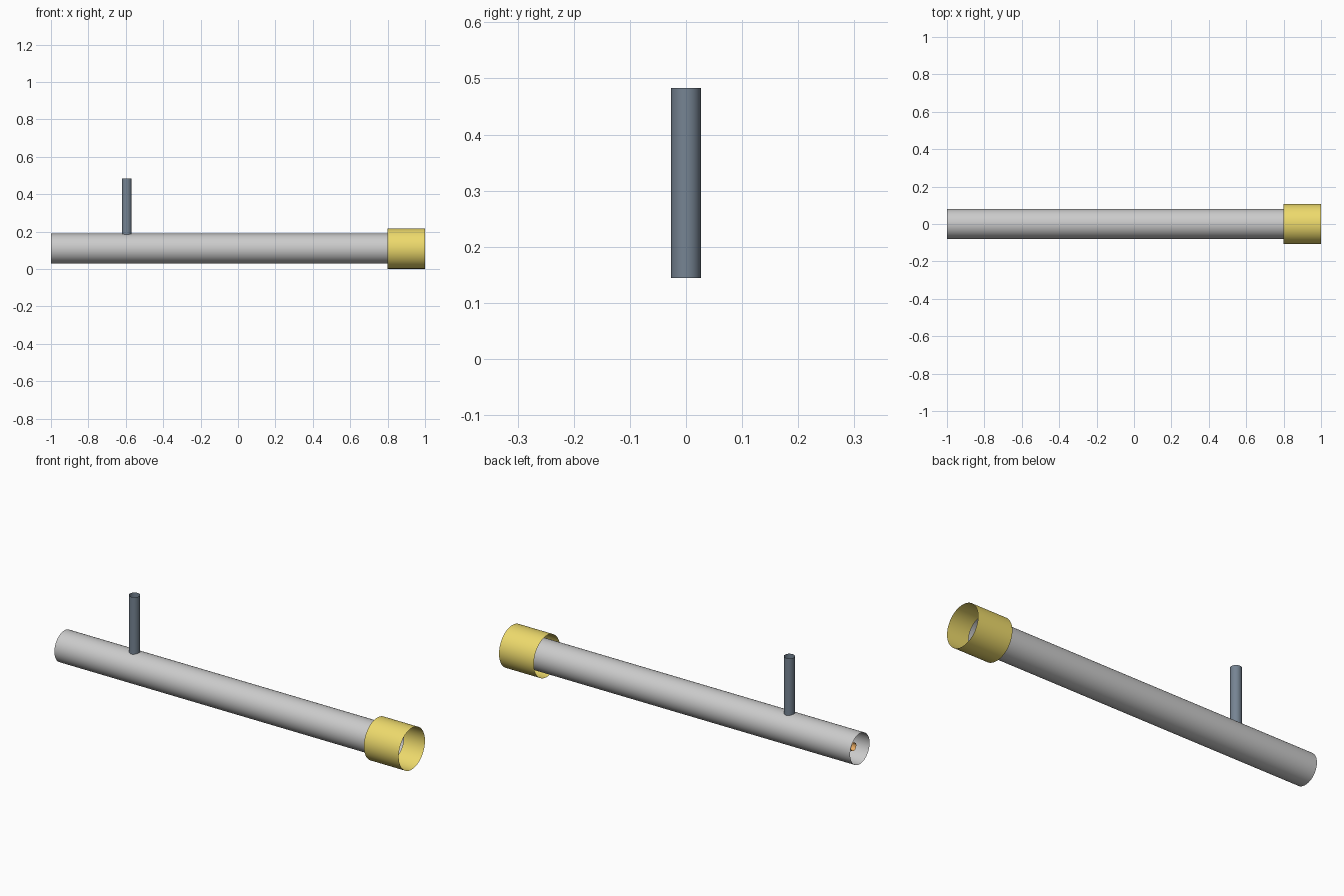
import bpy, math

if "Cube" in bpy.data.objects:
    bpy.data.objects.remove(bpy.data.objects["Cube"])


def material(name, rgb):
    m = bpy.data.materials.new(name)
    m.diffuse_color = (*rgb, 1.0)
    m.use_nodes = True
    m.node_tree.nodes["Principled BSDF"].inputs["Base Color"].default_value = m.diffuse_color
    return m


def pipe(name, radius, length, location, along_x=True, mat=None, sides=64):
    """Thin open-ended cylinder centred on location."""
    bpy.ops.mesh.primitive_cylinder_add(
        vertices=sides, radius=radius, depth=length, end_fill_type='NOTHING',
        location=location,
        rotation=(0, math.pi / 2 if along_x else 0, 0))
    ob = bpy.context.object
    ob.name = name
    bpy.ops.object.shade_smooth_by_angle()
    if mat:
        ob.data.materials.append(mat)
    return ob


AXIS_Z = 0.109
yellow = material("yellow", (0.85, 0.70, 0.15))
slate = material("slate", (0.18, 0.23, 0.29))
orange = material("orange", (0.80, 0.40, 0.12))

# Main tube, running a little way into the collar
pipe("main_tube", 0.08, 1.9, (-0.05, 0, AXIS_Z))

# Wide collar on the right end
pipe("end_collar", 0.108, 0.2, (0.9, 0, AXIS_Z), mat=yellow)

# Upright side inlet, its foot reaching inside the tube
pipe("side_inlet", 0.0265, 0.338, (-0.595, 0, 0.3135), along_x=False, mat=slate, sides=32)

# Small nozzle inside the left end
pipe("inner_nozzle", 0.021, 0.17, (-0.88, 0, AXIS_Z), mat=orange, sides=32)
